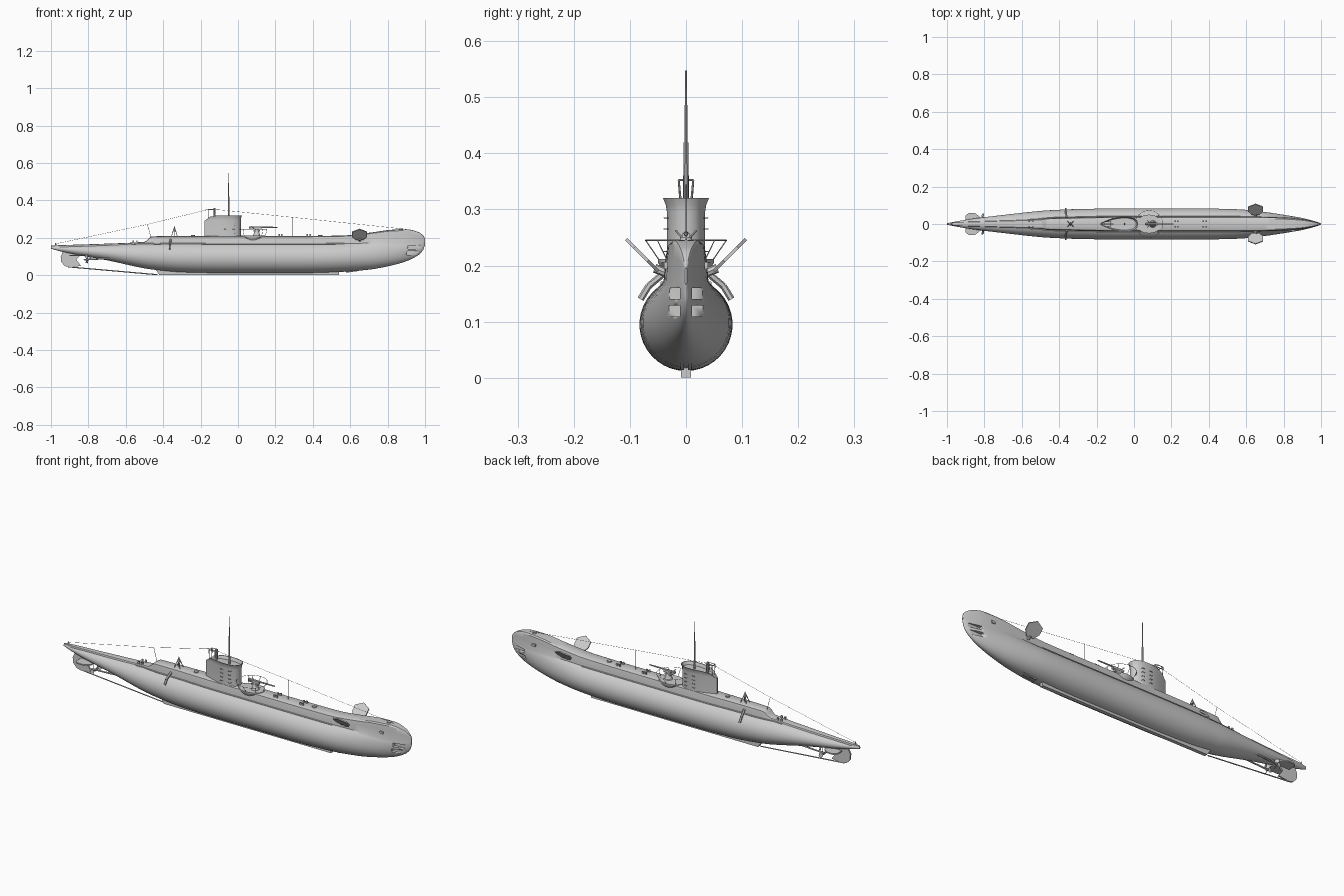
import bpy, bmesh, math
from mathutils import Vector, Matrix

if "Cube" in bpy.data.objects:
    bpy.data.objects.remove(bpy.data.objects["Cube"])

GREY = (0.6, 0.6, 0.6, 1)
mat = bpy.data.materials.new("hull grey")
mat.use_nodes = True
mat.diffuse_color = GREY
mat.node_tree.nodes["Principled BSDF"].inputs["Base Color"].default_value = GREY


def finish(name, bm, angle=35):
    bmesh.ops.recalc_face_normals(bm, faces=bm.faces)
    me = bpy.data.meshes.new(name)
    bm.to_mesh(me)
    bm.free()
    ob = bpy.data.objects.new(name, me)
    bpy.context.collection.objects.link(ob)
    me.materials.append(mat)
    bpy.ops.object.select_all(action='DESELECT')
    ob.select_set(True)
    bpy.context.view_layer.objects.active = ob
    bpy.ops.object.shade_smooth_by_angle(angle=math.radians(angle))
    return ob


def loft(name, rings, angle=35):
    bm = bmesh.new()
    loops = [[bm.verts.new(p) for p in r] for r in rings]
    for a, b in zip(loops, loops[1:]):
        n = len(a)
        for i in range(n):
            bm.faces.new((a[i], a[(i + 1) % n], b[(i + 1) % n], b[i]))
    bm.faces.new(loops[0])
    bm.faces.new(loops[-1])
    return finish(name, bm, angle)


def rods(name, paths, r, sides=6, r2=None):
    """Straight round bars along each path."""
    bm = bmesh.new()
    for path in paths:
        for p, q in zip(path, path[1:]):
            p, q = Vector(p), Vector(q)
            d = q - p
            m = Matrix.Translation((p + q) / 2) @ d.to_track_quat('Z', 'Y').to_matrix().to_4x4()
            bmesh.ops.create_cone(bm, cap_ends=True, segments=sides, radius1=r,
                                  radius2=r if r2 is None else r2, depth=d.length, matrix=m)
    return finish(name, bm)


def boxes(name, items):
    """Each item is (centre, size)."""
    bm = bmesh.new()
    for c, s in items:
        bmesh.ops.create_cube(bm, size=1, matrix=Matrix.Translation(c) @ Matrix.Diagonal((*s, 1)))
    return finish(name, bm)


def plate(name, outline, normal):
    """Thin plate: outline of 3D points thickened both ways along normal."""
    n = Vector(normal)
    return loft(name, [[Vector(p) + n * k for p in outline] for k in (-1, 1)])


# Hull stations: x, bottom, centre, round top, half width, deck, casing half width
ST = [(-1, .142, .148, .153, .004, .157, .003), (-.95, .128, .142, .154, .014, .160, .010),
      (-.85, .107, .132, .157, .030, .163, .013), (-.7, .080, .12, .163, .048, .168, .018),
      (-.5, .037, .104, .174, .070, .178, .025), (-.46, .031, .102, .175, .073, .207, .032),
      (-.3, .016, .096, .178, .080, .209, .036), (-.1, .012, .095, .178, .083, .209, .040),
      (.35, .012, .095, .178, .083, .209, .040), (.55, .018, .097, .180, .079, .211, .040),
      (.7, .03, .105, .19, .064, .226, .040), (.82, .052, .12, .2, .046, .242, .036),
      (.9, .075, .14, .2, .032, .245, .028), (.96, .105, .155, .205, .017, .232, .015),
      (.99, .135, .168, .2, .007, .212, .006), (1, .165, .18, .19, .002, .195, .0015)]


def slope(i, k):
    if i in (0, len(ST) - 1):
        i = min(max(i, 1), len(ST) - 1)
        return (ST[i][k] - ST[i - 1][k]) / (ST[i][0] - ST[i - 1][0])
    d = [(ST[j + 1][k] - ST[j][k]) / (ST[j + 1][0] - ST[j][0]) for j in (i - 1, i)]
    return 0 if d[0] * d[1] <= 0 else 2 * d[0] * d[1] / (d[0] + d[1])


def station(x):
    i = max(j for j in range(len(ST) - 1) if ST[j][0] <= x)
    h = ST[i + 1][0] - ST[i][0]
    t = (x - ST[i][0]) / h
    out = [x]
    for k in range(1, 7):
        a, b = ST[i][k], ST[i + 1][k]
        out.append(a * (1 + 2 * t) * (1 - t) ** 2 + b * t * t * (3 - 2 * t)
                   + h * t * (1 - t) * ((1 - t) * slope(i, k) - t * slope(i + 1, k)))
    return out


def joint(x):
    _, zb, zc, zt, w, zd, c = station(x)
    return c, zc + (zt - zc) * math.sin(math.acos(min(c / w, 1)))


def section(x):
    _, zb, zc, zt, w, zd, c = station(x)
    end = math.acos(min(c / w, 1))
    half = []
    for i in range(1, 17):
        a = -math.pi / 2 + (end + math.pi / 2) * i / 16
        half.append((w * math.cos(a), zc + (zt - zc if a > 0 else zc - zb) * math.sin(a)))
    zj = half[-1][1]
    half += [(c * .94, zj + (zd - zj) * .6), (c * .87, zj + (zd - zj) * .92), (c * .7, zd)]
    return ([(x, 0, zb)] + [(x, y, z) for y, z in half] + [(x, 0, zd + .001)]
            + [(x, -y, z) for y, z in reversed(half)])


xs = [a[0] + (b[0] - a[0]) * i / 4 for a, b in zip(ST, ST[1:]) for i in range(4)] + [1]
hull = loft("hull", [section(x) for x in xs], 30)

# Torpedo tube recesses in the bow
cutter = boxes("tube_cutter", [((x + .1, s * .0205, z), (.2, .019, .019))
                               for s in (-1, 1) for x, z in ((.91, .15), (.9, .119))])
cutter.hide_render = True
mod = hull.modifiers.new("tubes", 'BOOLEAN')
mod.operation, mod.solver, mod.object = 'DIFFERENCE', 'EXACT', cutter
bpy.ops.object.select_all(action='DESELECT')
bpy.context.view_layer.objects.active = hull
hull.select_set(True)
bpy.ops.object.modifier_apply(modifier=mod.name)
bpy.data.objects.remove(cutter)

# Keel and forefoot
plate("keel", [(-.44, 0, .03), (-.42, 0, 0), (.54, 0, 0), (.54, 0, .022), (0, 0, .02)], (0, .009, 0))
for s in (-1, 1):
    plate("forefoot", [(.55, s * .012, .04), (.58, s * .007, .014), (.64, s * .007, .022), (.7, s * .012, .04)],
          (0, .003, 0))
    # Strake where the casing meets the round hull
    line = [-.57 + 1.14 * i / 24 for i in range(25)]
    rods("strake", [[(x, s * (joint(x)[0] + .003), joint(x)[1]) for x in line]], .003)
    rods("side_pipe", [[(-.365, s * .081, .14), (-.365, s * .067, .163), (-.36, s * .035, .19)]], .006)

    # Folded bow plane
    plate("bow_plane", [(.63, s * .05, .19), (.61, s * .068, .208), (.61, s * .092, .232), (.65, s * .107, .247),
                        (.69, s * .092, .232), (.69, s * .068, .208), (.67, s * .05, .19)],
          (0, s * .002, -.002))
    rods("bow_plane_stock", [[(.65, s * .03, .185), (.65, s * .056, .195)]], .008, 8)

    # Stern plane, propeller and shaft
    plate("stern_plane", [(-.9, s * .005, .105), (-.9, s * .045, .105), (-.885, s * .058, .105),
                          (-.85, s * .058, .105), (-.82, s * .035, .105), (-.82, s * .005, .105)], (0, 0, .003))
    rods("propeller_shaft", [[(-.82, s * .032, .083), (-.6, s * .034, .095)],
                             [(-.79, s * .032, .084), (-.79, s * .015, .12)]], .004, 8)
    rods("propeller_hub", [[(-.8, s * .032, .083), (-.825, s * .032, .083)]], .007, 10, .002)
    for k in range(3):
        a = k * math.tau / 3 + math.pi / 2
        u, v = Vector((0, math.cos(a), math.sin(a))), Vector((.006, -math.sin(a) * .01, math.cos(a) * .01))
        o = Vector((-.808, s * .032, .083))
        plate("propeller_blade", [o, o + u * .012 + v, o + u * .024 + v * .8, o + u * .028,
                                  o + u * .024 - v * .8, o + u * .012 - v], (.001, 0, 0))

    # Small deck fittings
    boxes("bollards", [((x, s * .015, station(x)[5] + .005), (.008, .006, .014))
                       for x in (-.56, -.54, .22, .235, .37, .385)])
    boxes("bow_fairlead", [((.85, s * .036, .2), (.02, .006, .012))])

# Rudder and guard bar
plate("rudder", [(-.82, 0, .125), (-.93, 0, .138), (-.948, 0, .1), (-.945, 0, .07), (-.925, 0, .049),
                 (-.9, 0, .043), (-.84, 0, .05), (-.865, 0, .085)], (0, .004, 0))
rods("guard_bar", [[(-.91, 0, .045), (-.43, 0, .003)]], .003)
rods("stern_light", [[(-.975, 0, .155), (-.975, 0, .172)]], .006, 8, .002)

# Conning tower: teardrop plan, flared rim, sunken bridge
PLAN = [(.015, 0), (.011, .015), (-.002, .027), (-.03, .034), (-.07, .034), (-.11, .028), (-.15, .015), (-.18, .004)]
plan = PLAN + [(x, -y) for x, y in reversed(PLAN[1:])]
rings = []
for z, k in ((.2, 1), (.295, 1), (.308, 1.06), (.32, 1.2), (.32, 1.1), (.304, .92)):
    ring = []
    for x, y in plan:
        kx = 1 + (k - 1) * .4
        ring.append((-.07 + (x + .07) * kx if x > -.07 else x * (1 if k >= 1 else .97),
                     y * k, min(z, .29 + (x + .18) * .75)))
    rings.append(ring)
loft("conning_tower", rings)
rods("tower_rungs", [[(x, s * .03, z), (x, s * .039, z), (x + .012, s * .039, z), (x + .012, s * .03, z)]
                     for s in (-1, 1) for x in (-.03, -.075) for z in (.225, .245, .265, .285)], .001)

# Periscope and masts
rods("periscope_tube", [[(-.05, 0, .3), (-.05, 0, .42)]], .005, 10, .004)
rods("periscope_head", [[(-.05, 0, .42), (-.05, 0, .548)]], .003, 8, .0015)
rods("stub_periscope", [[(-.125, 0, .28), (-.125, 0, .36)]], .005, 8)
rods("aerial_frame", [[(-.158, s * .008, .29), (-.158, s * .013, .352), (-.125, s * .013, .352),
                       (-.125, s * .008, .3)] for s in (-1, 1)]
     + [[(-.175, 0, .35), (-.11, 0, .35)], [(-.158, -.013, .352), (-.158, .013, .352)]], .0018)

# Gun with platform and rail
oval = [(math.cos(i * math.tau / 24), math.sin(i * math.tau / 24)) for i in range(24)]
loft("gun_platform", [[(.08 + .05 * a, .036 * b, .185) for a, b in oval],
                      [(.08 + .068 * a, .05 * b, .205) for a, b in oval],
                      [(.08 + .068 * a, .05 * b, .212) for a, b in oval]])
rail = [(.08 + .075 * a, .072 * b, .245) for a, b in oval]
rods("gun_rail", [rail + rail[:1]] + [[(.08 + .066 * a, .048 * b, .21), (.08 + .075 * a, .072 * b, .245)]
                                      for a, b in oval[::3]], .001)
rods("gun_pedestal", [[(.1, 0, .21), (.1, 0, .245)]], .02, 12, .008)
boxes("gun_cradle", [((.095, 0, .251), (.06, .014, .012)), ((.1, 0, .238), (.035, .02, .008))])
rods("gun_barrel", [[(.06, 0, .256), (.21, 0, .256)]], .005, 10, .003)
rods("gun_sight_bars", [[(.085, s * .007, .25), (.07, s * .018, .262)] for s in (-1, 1)], .002)

# Braced stand and hatches on the deck
rods("braced_stand", [[(-.34 + a * .016, b * .014, .208), (-.34, 0, .258)] for a in (-1, 1) for b in (-1, 1)]
     + [[(-.34, 0, .208), (-.34, 0, .262)]], .0018)
rods("stand_top", [[(-.34, 0, .235), (-.34, 0, .262)]], .008, 8, .001)
rods("deck_hatches", [[(x, 0, station(x)[5] - .005), (x, 0, station(x)[5] + .006)] for x in (-.24, .44, .87)], .011, 12)

# Aerial wires and their posts
rods("aerial_wires", [[(-.975, 0, .168), (-.485, 0, .272), (-.165, 0, .35)],
                      [(-.12, 0, .352), (.29, 0, .31), (.9, 0, .246)]], .0007, 4)
rods("aerial_posts", [[(-.465, 0, .2), (-.485, 0, .274)], [(.29, 0, .205), (.29, 0, .312)]], .0011)
